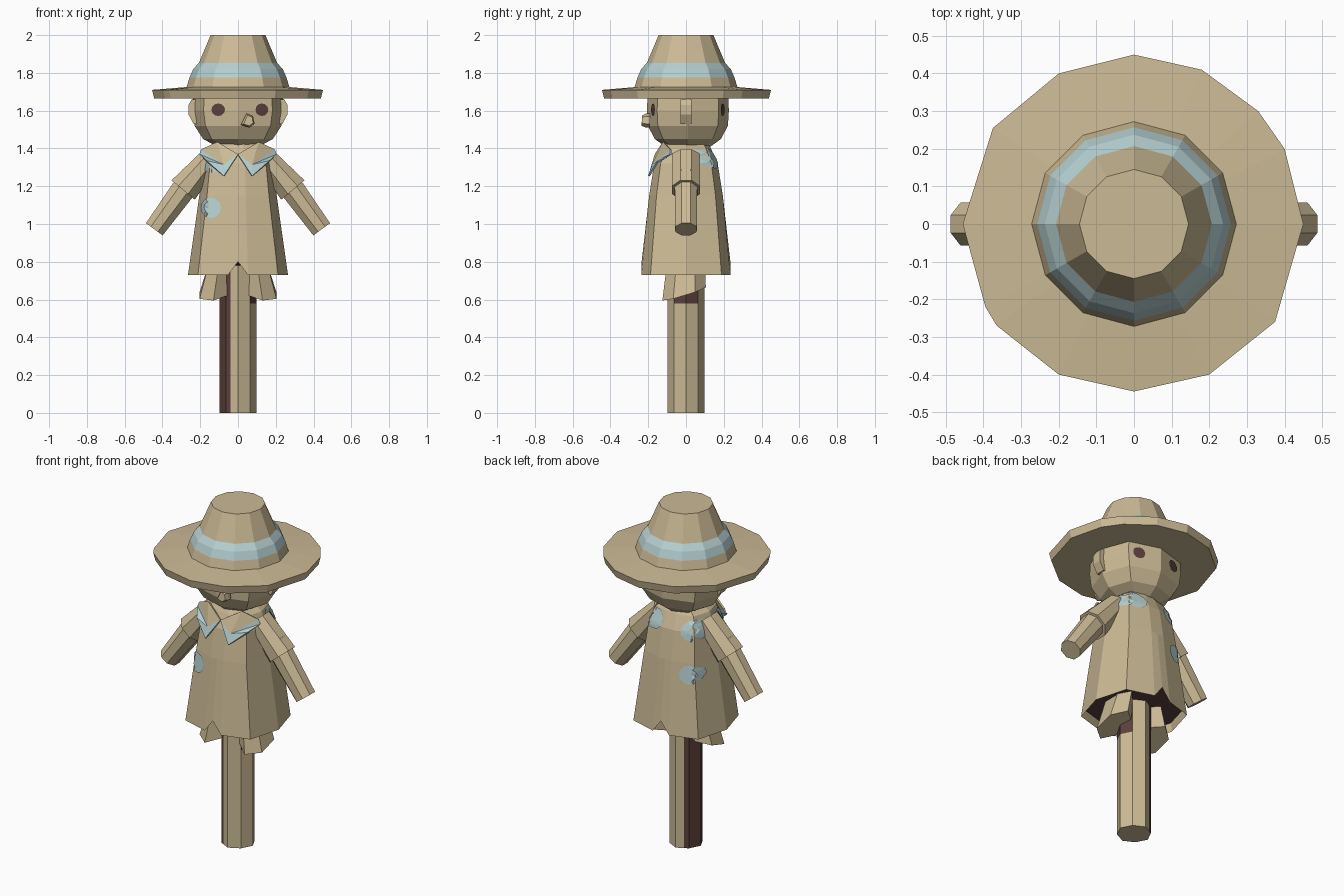
import bpy, bmesh, math
from mathutils import Vector
from mathutils.bvhtree import BVHTree

if "Cube" in bpy.data.objects:
    bpy.data.objects.remove(bpy.data.objects["Cube"])


def material(name, col):
    m = bpy.data.materials.new(name)
    m.diffuse_color = (*col, 1)
    m.use_nodes = True
    m.node_tree.nodes["Principled BSDF"].inputs["Base Color"].default_value = m.diffuse_color
    return m


MATS = [material("straw_tan", (0.60, 0.49, 0.30)),
        material("pale_blue", (0.46, 0.62, 0.63)),
        material("dark_brown", (0.105, 0.052, 0.046))]
TAN, BLUE, BROWN = 0, 1, 2


def finish(name, bm, rule=None, solid=True):
    if solid:
        bmesh.ops.recalc_face_normals(bm, faces=bm.faces)
    bm.normal_update()
    if rule:
        for f in bm.faces:
            f.material_index = rule(f.calc_center_median(), f.normal)
    me = bpy.data.meshes.new(name)
    bm.to_mesh(me)
    bm.free()
    for m in MATS:
        me.materials.append(m)
    ob = bpy.data.objects.new(name, me)
    bpy.context.collection.objects.link(ob)
    return ob


def loft(rings):
    """Skin closed rings of points and cap both ends."""
    bm = bmesh.new()
    vs = [[bm.verts.new(p) for p in r] for r in rings]
    n = len(vs[0])
    for a, b in zip(vs, vs[1:]):
        for i in range(n):
            j = (i + 1) % n
            bm.faces.new((a[i], a[j], b[j], b[i]))
    bm.faces.new(vs[0][::-1])
    bm.faces.new(vs[-1])
    return bm


def circle(n, r, z):
    return [(r * math.cos(i * math.tau / n), r * math.sin(i * math.tau / n), z) for i in range(n)]


def tube(p0, p1, r0, r1, ry0, ry1, n=8):
    """Arm-like prism in the xz plane; r across the axis, ry along y."""
    p0, p1 = Vector(p0), Vector(p1)
    side = (p1 - p0).normalized().cross(Vector((0, 1, 0)))
    rings = []
    for p, r, ry in ((p0, r0, ry0), (p1, r1, ry1)):
        rings.append([p + side * r * math.cos((i + .5) * math.tau / n) * 1.06
                      + Vector((0, ry * 1.06 * math.sin((i + .5) * math.tau / n), 0))
                      for i in range(n)])
    return loft(rings)


def boxy(d, split=None):
    """Unit outline with corners at the diagonals."""
    q = [(1, 0), (d, d)] + ([(split, 1)] if split else []) + [(0, 1)]
    q = q + [(-x, y) for x, y in q[-2::-1]]
    return q + [(x, -y) for x, y in q[-2:0:-1]]


# Post with a dark side and a dark upper patch
bm = loft([[(x * .097, y * .097, z) for x, y in boxy(.66)] for z in (0, .58, .79)])
bmesh.ops.bisect_plane(bm, geom=bm.verts[:] + bm.edges[:] + bm.faces[:],
                       plane_co=(-.04, 0, 0), plane_no=(1, 0, 0))
finish("post", bm, lambda c, n: BROWN if (c.x < -.04 and abs(n.z) < .5)
       or (c.z > .58 and c.x > .065) else TAN)

# Coat, notched at the hem front and back, dark inside
rings = []
for z, rx, ry in ((.73, .265, .235), (1.15, .205, .195), (1.32, .185, .168),
                  (1.40, .155, .132), (1.43, .11, .115)):
    rings.append([(x * rx, y * ry, .80 if z < .8 and x == 0 else z)
                  for x, y in boxy(.8, .2)])
inner = [(x * .97, y * .97, z + .05) for x, y, z in rings[0]]
bm = loft([inner] + rings)
coat = finish("coat", bm, lambda c, n: BROWN if n.z < -.9 else TAN)

# Head
rings = [[(x * rx, y * ry + .01, z) for x, y in boxy(.75)]
         for z, rx, ry in ((1.41, .11, .12), (1.45, .185, .175), (1.52, .23, .212),
                           (1.6, .243, .217), (1.69, .238, .213))]
head = finish("head", loft(rings))

# Hat brim: slightly irregular outline
OUT = [(.45, 0), (.40, .2), (.33, .3), (.18, .41), (0, .45), (-.2, .4), (-.375, .255),
       (-.455, 0), (-.395, -.22), (-.365, -.27), (-.2, -.4), (0, -.445), (.2, -.4), (.375, -.26)]
finish("hat_brim", loft([[(x * s, y * s, z) for x, y in OUT]
                         for s, z in ((.975, 1.665), (1, 1.71), (.6, 1.725))]))

# Hat crown with blue band, twelve sides closing to eight at the top
PROFILE = ((.275, 1.715), (.257, 1.775), (.237, 1.82), (.207, 1.853), (.145, 2.0))
finish("hat_crown", loft([circle(12, r, z) for r, z in PROFILE]),
       lambda c, n: BLUE if 1.775 < c.z < 1.852 else TAN)

# Sleeves, arms, ears, trouser stubs and collar flaps on both sides
for s, tag in ((1, "right"), (-1, "left")):
    finish(tag + "_sleeve", tube((s * .14, 0, 1.36), (s * .29, 0, 1.18), .055, .082, .075, .075))
    finish(tag + "_arm", tube((s * .24, 0, 1.25), (s * .443, 0, .972), .068, .056, .062, .058))

    ear = [(.2, 1.53), (.235, 1.53), (.262, 1.58), (.262, 1.63), (.245, 1.66), (.2, 1.66)]
    finish(tag + "_ear", loft([[(s * x, y, z) for x, z in ear] for y in (-.028, .028)]))

    top, low = [], []
    for i in range(6):
        a = (i + .5) * math.tau / 6
        x, y = math.cos(a), math.sin(a)
        top.append((s * (.1 + .06 * x), .1 * y, .80))
        low.append((s * (.13 + .085 * x), -.01 + .115 * y, .63 + .035 * y - .01 * x))
    finish(tag + "_trouser_stub", loft([top, low]))

    flap = bmesh.new()
    P = [(0, -.165, 1.37), (.11, -.122, 1.435), (.195, -.085, 1.395), (.075, -.178, 1.315),
         (.205, -.085, 1.37), (.165, -.15, 1.335), (.075, -.2, 1.255)]
    v = [flap.verts.new((s * x, y, z)) for x, y, z in P]
    for k, ids in enumerate(((0, 1, 3), (1, 2, 3), (0, 3, 6), (3, 5, 6), (3, 2, 4), (3, 4, 5))):
        f = flap.faces.new([v[i] for i in (ids if s > 0 else ids[::-1])])
        f.normal_update()
        if f.normal.y > 0:
            f.normal_flip()
        f.material_index = TAN if k < 2 else BLUE
    ob = finish(tag + "_collar_flap", flap, solid=False)
    mod = ob.modifiers.new("thickness", 'SOLIDIFY')
    mod.thickness = .009


def decal(name, target, x0, z0, rx, rz, front, mat):
    """Thin painted patch draped onto the front or back of a part."""
    bm = bmesh.new()
    bm.from_mesh(target.data)
    tree = BVHTree.FromBMesh(bm)
    bm.free()
    s = -1 if front else 1

    def drape(x, z):
        for _ in range(20):
            hit, nor, _i, _d = tree.ray_cast(Vector((x, s, z)), Vector((0, -s, 0)))
            if hit:
                return hit + nor * .006
            x *= .95
        return Vector((x, s * .1, z))
    bm = bmesh.new()
    rows = [[bm.verts.new(drape(x0 + k * rx * math.cos(i * math.tau / 12),
                                z0 + k * rz * math.sin(i * math.tau / 12)))
             for i in range(12)] for k in (1, .67, .33)]
    for a, b in zip(rows, rows[1:]):
        for i in range(12):
            j = (i + 1) % 12
            bm.faces.new((a[i], a[j], b[j], b[i]))
    bm.faces.new(rows[-1])
    bm.normal_update()
    for f in bm.faces:
        f.material_index = mat
        if f.normal.y * s < 0:
            f.normal_flip()
    finish(name, bm, solid=False)


# Eyes and coat patches, repeated front and back
for front, tag in ((True, "front"), (False, "back")):
    decal(tag + "_left_eye", head, -.103, 1.605, .036, .033, front, BROWN)
    decal(tag + "_right_eye", head, .125, 1.605, .034, .033, front, BROWN)
    decal(tag + "_patch", coat, -.14, 1.085, .052, .055, front, BLUE)
    decal(tag + "_shoulder_patch", coat, -.135, 1.325, .062, .055, front, BLUE)
decal("back_collar_patch", coat, .11, 1.345, .07, .055, False, BLUE)

# Bent stub nose
finish("nose", loft([[(.015, y, 1.525), (.06, y, 1.51), (.088, y, 1.53), (.08, y, 1.57),
                      (.045, y, 1.585)] for y in (-.19, -.212)]
                    + [[(.03, -.235, 1.53), (.06, -.235, 1.52), (.08, -.235, 1.535),
                        (.075, -.232, 1.565), (.05, -.232, 1.575)]]))
